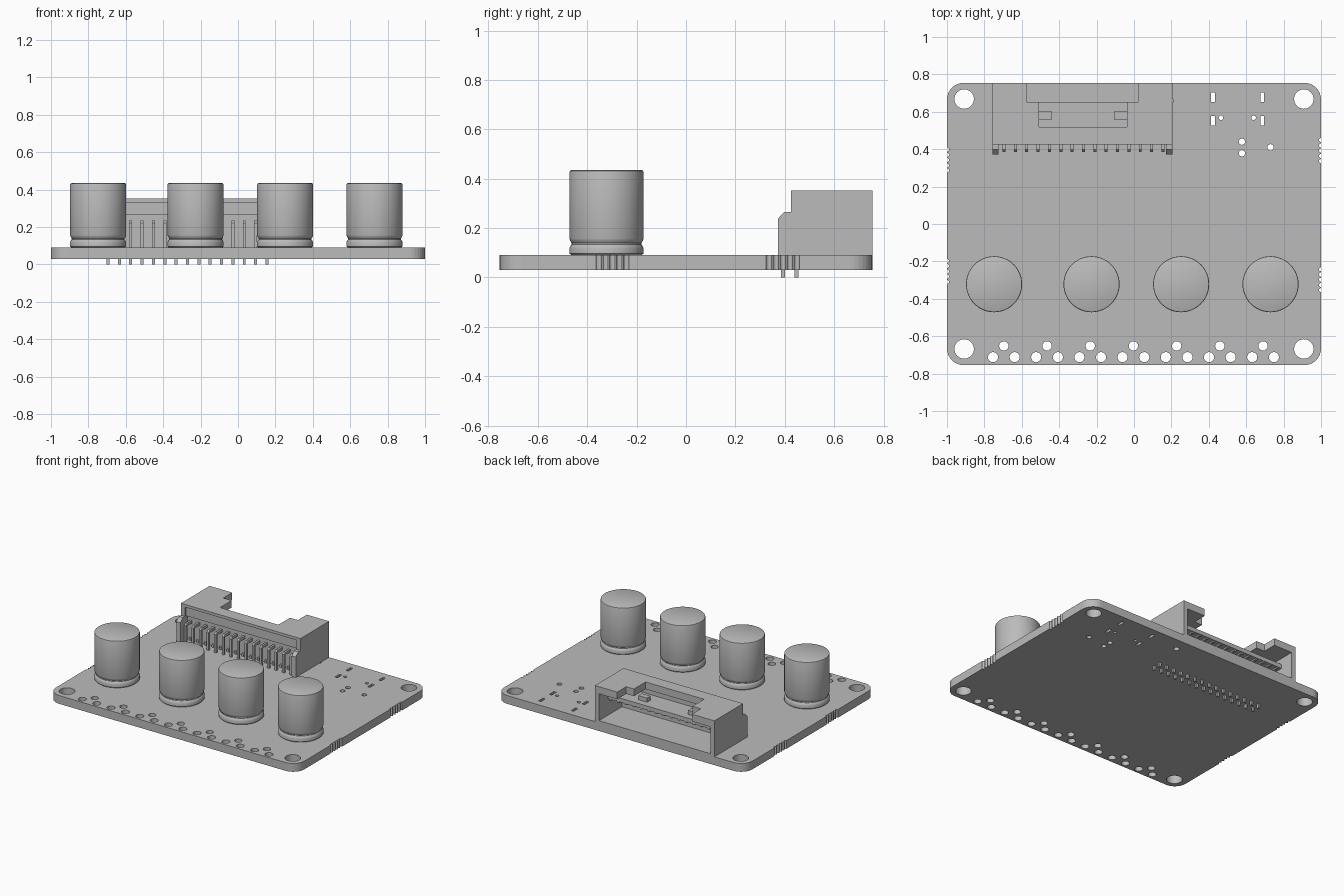
import bpy, bmesh, math
from mathutils import Matrix, Vector

if "Cube" in bpy.data.objects:
    bpy.data.objects.remove(bpy.data.objects["Cube"], do_unlink=True)

grey = bpy.data.materials.new("plain grey")
grey.use_nodes = True
colour = (0.5, 0.5, 0.5, 1)
grey.diffuse_color = colour
grey.node_tree.nodes["Principled BSDF"].inputs["Base Color"].default_value = colour


def finish(name, bm, smooth=False):
    bmesh.ops.recalc_face_normals(bm, faces=bm.faces[:])
    mesh = bpy.data.meshes.new(name)
    bm.to_mesh(mesh)
    bm.free()
    mesh.materials.append(grey)
    obj = bpy.data.objects.new(name, mesh)
    bpy.context.collection.objects.link(obj)
    if smooth:
        bpy.ops.object.select_all(action='DESELECT')
        obj.select_set(True)
        bpy.context.view_layer.objects.active = obj
        bpy.ops.object.shade_smooth_by_angle(angle=math.radians(35))
    return obj


def add_box(bm, x0, x1, y0, y1, z0, z1):
    centre = Vector((x0 + x1, y0 + y1, z0 + z1)) / 2
    size = Matrix.Diagonal((x1 - x0, y1 - y0, z1 - z0, 1))
    bmesh.ops.create_cube(bm, size=1, matrix=Matrix.Translation(centre) @ size)


def add_hole(bm, x, y, r, sides=24):
    bmesh.ops.create_cone(bm, cap_ends=True, segments=sides, radius1=r, radius2=r,
                          depth=0.2, matrix=Matrix.Translation((x, y, 0.06)))


def add_prism(bm, profile, x0, x1):
    """Extrude a (y, z) profile along x."""
    face = bm.faces.new([bm.verts.new((x0, y, z)) for y, z in profile])
    ext = bmesh.ops.extrude_face_region(bm, geom=[face])
    verts = [g for g in ext["geom"] if isinstance(g, bmesh.types.BMVert)]
    bmesh.ops.translate(bm, verts=verts, vec=(x1 - x0, 0, 0))


def cut(target, cutter):
    mod = target.modifiers.new("cut", 'BOOLEAN')
    mod.operation = 'DIFFERENCE'
    mod.solver = 'EXACT'
    mod.object = cutter
    bpy.context.view_layer.update()
    dg = bpy.context.evaluated_depsgraph_get()
    result = bpy.data.meshes.new_from_object(target.evaluated_get(dg))
    target.modifiers.clear()
    target.data = result
    bpy.data.objects.remove(cutter, do_unlink=True)


# Board with rounded corners
BOTTOM, TOP = 0.03, 0.09
bm = bmesh.new()
add_box(bm, -1, 1, -0.755, 0.755, BOTTOM, TOP)
uprights = [e for e in bm.edges if abs(e.verts[0].co.z - e.verts[1].co.z) > 0.01]
bmesh.ops.bevel(bm, geom=uprights, offset=0.09, segments=8, profile=0.5, affect='EDGES')
board = finish("board", bm)

# Holes, slots and edge perforations
bm = bmesh.new()
for sx in (-1, 1):
    for sy in (-1, 1):
        add_hole(bm, sx * 0.908, sy * 0.668, 0.052, 32)
for k in range(-3, 4):
    x = k * 0.231 - 0.003
    add_hole(bm, x, -0.652, 0.025)
    for dx in (-0.058, 0.058):
        add_hole(bm, x + dx, -0.712, 0.027)
for x in (0.422, 0.685):
    for y in (0.678, 0.552):
        add_box(bm, x - 0.01, x + 0.01, y - 0.026, y + 0.026, 0, 0.2)
for x, y, r in ((0.465, 0.568, 0.012), (0.64, 0.568, 0.012), (0.577, 0.44, 0.017),
                (0.577, 0.378, 0.017), (0.73, 0.41, 0.017), (0.19, 0.66, 0.02)):
    add_hole(bm, x, y, r, 16)
for x, middle in ((-1, 0.342), (-1, -0.253), (1, 0.392), (1, -0.298)):
    for k in range(-2, 3):
        add_hole(bm, x, middle + k * 0.028, 0.011, 12)
cut(board, finish("board_cutter", bm))

# Four round capacitors with a crimped groove
profile = ((0, 0.09), (0.142, 0.09), (0.15, 0.097), (0.15, 0.118), (0.147, 0.126),
           (0.141, 0.134), (0.141, 0.14), (0.147, 0.148), (0.15, 0.158),
           (0.15, 0.426), (0.148, 0.432), (0.142, 0.435), (0, 0.435))
for i, x in enumerate((-0.748, -0.227, 0.252, 0.73)):
    bm = bmesh.new()
    pts = [bm.verts.new((r, 0, z)) for r, z in profile]
    edges = [bm.edges.new(pair) for pair in zip(pts, pts[1:])]
    bmesh.ops.spin(bm, geom=pts + edges, cent=(0, 0, 0), axis=(0, 0, 1),
                   angle=math.tau, steps=48)
    bmesh.ops.remove_doubles(bm, verts=bm.verts[:], dist=0.0005)
    bmesh.ops.translate(bm, verts=bm.verts[:], vec=(x, -0.322, 0))
    finish(f"capacitor_{i + 1}", bm, smooth=True)

# Connector housing, open at the back, with a stepped notch in its roof
X0, X1, WALL = -0.757, 0.205, 0.033
FRONT, BACK, ROOF = 0.425, 0.755, 0.352
bm = bmesh.new()
add_box(bm, X0, X1, FRONT, BACK, TOP, ROOF)
housing = finish("connector_housing", bm)
for x0, x1, y0, y1, z0, z1 in (
        (X0 + WALL, X1 - WALL, 0.49, 0.9, TOP + 0.015, 0.3),
        (-0.575, 0.025, 0.652, 0.9, 0.2, 0.5),
        (-0.508, -0.038, 0.518, 0.7, 0.2, 0.5),
        (X0 + WALL, X1 - WALL, 0.3, 0.455, 0.0, 0.265),
        (X0 + WALL, X1 - WALL, 0.3, 0.437, 0.25, 0.332)):
    bm = bmesh.new()
    add_box(bm, x0, x1, y0, y1, z0, z1)
    cut(housing, finish("housing_cutter", bm))

# Chamfered ears at the ends of the connector's front
ear = ((FRONT, TOP), (0.372, TOP), (0.372, 0.238), (0.398, 0.265), (FRONT, 0.265))
for name, x in (("right_ear", X0), ("left_ear", X1 - WALL)):
    bm = bmesh.new()
    add_prism(bm, ear, x, x + WALL)
    finish(name, bm)

# Tongue above the contacts, and the latch tabs in the notch
bm = bmesh.new()
add_box(bm, X0 + WALL, X1 - WALL, 0.48, 0.65, 0.225, 0.255)
finish("connector_tongue", bm)
for name, x in (("right_tab", -0.508), ("left_tab", -0.108)):
    bm = bmesh.new()
    add_box(bm, x, x + 0.07, 0.56, 0.602, 0.25, 0.285)
    finish(name, bm)

# Bent contact pins passing through the board
bm = bmesh.new()
bend = ((0.384, 0), (0.400, 0), (0.400, 0.215), (0.645, 0.215), (0.645, 0.23),
        (0.398, 0.235), (0.384, 0.222))
for i in range(15):
    x = -0.695 + i * 0.0607
    add_prism(bm, bend, x - 0.008, x + 0.008)
    add_box(bm, x - 0.008, x + 0.008, 0.44, 0.456, 0, TOP + 0.02)
finish("contact_pins", bm)
